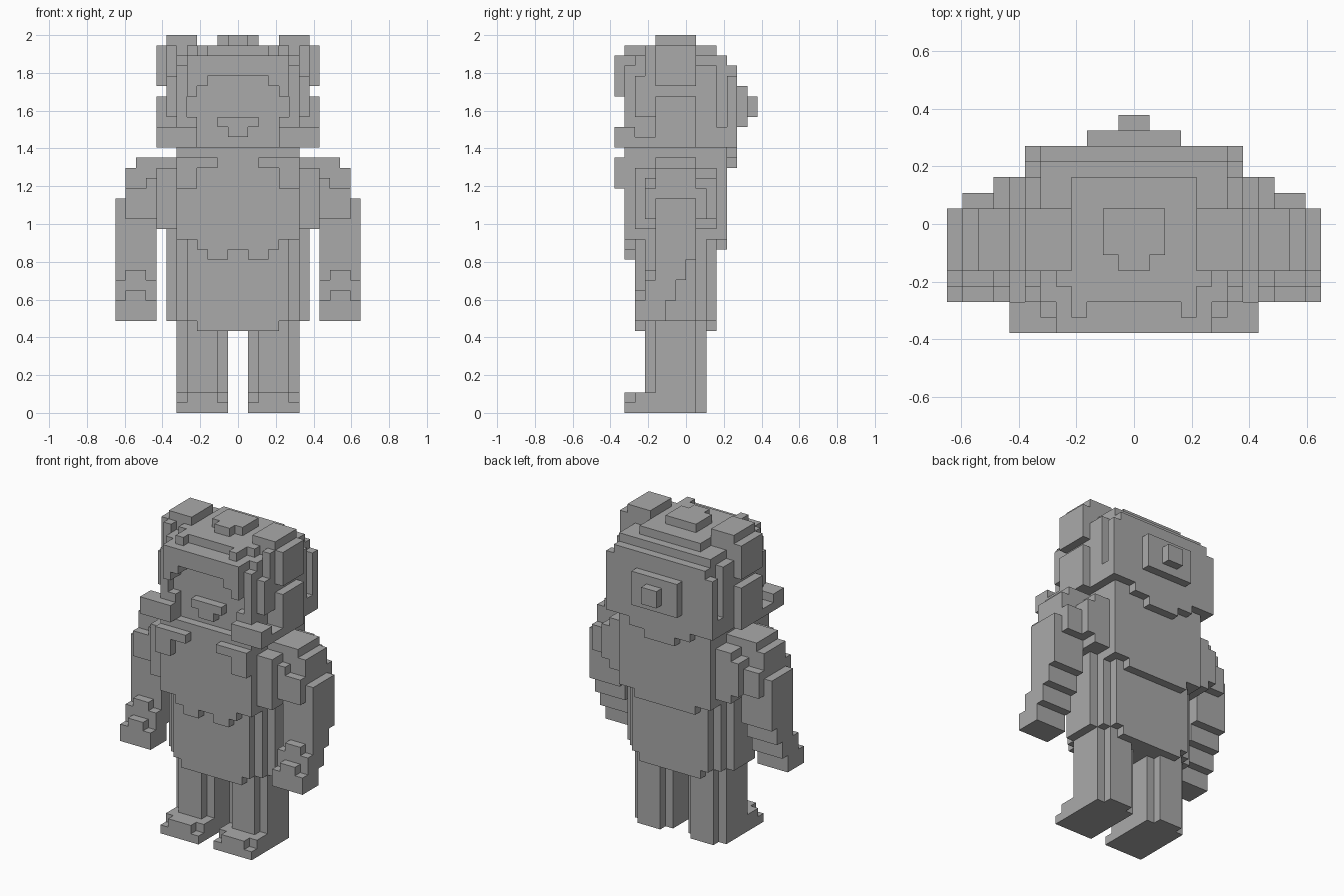
import bpy
import bmesh
from mathutils import Vector

UNIT = 2 / 37  # edge of one block

old = bpy.data.objects.get("Cube")
if old:
    bpy.data.objects.remove(old, do_unlink=True)

grey = bpy.data.materials.new("plain_grey")
grey.use_nodes = True
colour = (0.4, 0.4, 0.4, 1)
grey.diffuse_color = colour
grey.node_tree.nodes["Principled BSDF"].inputs["Base Color"].default_value = colour

DIRECTIONS = [Vector(d) for d in ((1, 0, 0), (-1, 0, 0), (0, 1, 0),
                                  (0, -1, 0), (0, 0, 1), (0, 0, -1))]


def box(x0, x1, y0, y1, z0, z1):
    """Block cells between the given bounds."""
    return {(x, y, z) for x in range(x0, x1)
            for y in range(y0, y1) for z in range(z0, z1)}


def build(name, cells):
    """Skin the outside of a set of cells with flat merged faces."""
    bm = bmesh.new()
    for cell in sorted(cells):
        centre = Vector(cell) + Vector((0.5, 0.5, 0.5))
        for normal in DIRECTIONS:
            neighbour = tuple(int(c + n) for c, n in zip(cell, normal))
            if neighbour in cells:
                continue
            side = Vector((normal.y, normal.z, normal.x))
            up = normal.cross(side)
            corners = [centre + (normal + a * side + b * up) / 2
                       for a, b in ((-1, -1), (1, -1), (1, 1), (-1, 1))]
            bm.faces.new([bm.verts.new(c * UNIT) for c in corners])
    bmesh.ops.remove_doubles(bm, verts=bm.verts[:], dist=UNIT / 100)
    bmesh.ops.dissolve_limit(bm, angle_limit=0.01, verts=bm.verts[:], edges=bm.edges[:])
    mesh = bpy.data.meshes.new(name)
    bm.to_mesh(mesh)
    bm.free()
    mesh.materials.append(grey)
    bpy.context.collection.objects.link(bpy.data.objects.new(name, mesh))


def mirrored(cells):
    return {(-x - 1, y, z) for x, y, z in cells}


def central(name, *boxes):
    cells = set().union(*boxes)
    build(name, cells | mirrored(cells))


def pair(name, *boxes):
    cells = set().union(*boxes)
    build("left_" + name, cells)
    build("right_" + name, mirrored(cells))


# Legs with notched toes
pair("leg",
     box(1, 6, -3, 1, 0, 10),
     box(2, 5, -4, 2, 0, 10),
     box(1, 6, -5, 1, 0, 2),
     box(1, 6, -6, -5, 0, 1),
     box(2, 5, -6, -5, 1, 2))

# Lower garment, rounded in steps at the sides
central("lower_garment",
        box(0, 4, -5, 3, 8, 18),
        box(0, 5, -5, 3, 9, 18),
        box(0, 6, -4, 2, 9, 18),
        box(0, 7, -3, 1, 9, 18))

# Torso with a ragged hem
central("torso",
        box(0, 7, -5, 3, 18, 24),
        box(0, 6, -6, 4, 17, 25),
        box(0, 4, -6, 4, 16, 17),
        box(1, 3, -6, -5, 15, 16))

central("neck", box(0, 6, -6, 4, 25, 26))

# Shoulder straps on the chest
pair("strap",
     box(4, 6, -7, -6, 22, 25),
     box(2, 4, -7, -6, 24, 25))

# Sleeves step outward from the shoulder
pair("sleeve",
     box(7, 9, -4, 3, 19, 23),
     box(7, 8, -5, 3, 18, 24),
     box(7, 11, -4, 2, 19, 22),
     box(7, 12, -3, 1, 18, 21),
     box(7, 11, -3, 1, 18, 24),
     box(6, 10, -3, 1, 18, 25))

# Forearms lean forward into the hands
pair("forearm",
     box(8, 12, -3, 1, 15, 18),
     box(8, 12, -3, 0, 13, 15),
     box(8, 12, -4, -1, 11, 13),
     box(8, 12, -4, -2, 9, 11),
     box(9, 11, -4, -3, 13, 14),
     box(8, 12, -5, -4, 9, 11),
     box(9, 11, -5, -4, 11, 12))

# Head under a hood, with the face set back
central("head",
        box(0, 6, -5, 5, 26, 34),
        box(5, 6, -6, -5, 26, 34),
        box(4, 5, -6, -5, 26, 29),
        box(0, 7, -3, 3, 26, 34),
        box(0, 6, -5, 4, 34, 35),
        box(0, 4, -5, 3, 35, 36),
        box(3, 4, -6, -5, 35, 36))

central("hood_brim",
        box(0, 5, -7, -5, 33, 35),
        box(3, 5, -7, -5, 32, 33),
        box(4, 5, -7, -5, 31, 32))

central("hood_hem",
        box(0, 4, 3, 5, 25, 26),
        box(0, 2, 3, 5, 24, 25))

central("top_tuft",
        box(0, 2, -2, 1, 36, 37),
        box(0, 1, -3, -2, 36, 37))

central("back_knot",
        box(0, 3, 5, 6, 28, 32),
        box(0, 1, 6, 7, 29, 31))

central("nose",
        box(0, 2, -6, -5, 28, 29),
        box(0, 1, -6, -5, 27, 28))

# Side hair, cheeks and ears
pair("cheek",
     box(7, 8, -3, 1, 26, 31),
     box(4, 8, -7, -5, 26, 28),
     box(6, 8, -5, -3, 26, 27))

pair("side_lock",
     box(6, 7, 4, 5, 26, 33),
     box(6, 7, 3, 5, 26, 28))

pair("ear",
     box(4, 7, -3, 1, 33, 37),
     box(7, 8, -3, 1, 32, 36),
     box(4, 5, -4, -3, 34, 36),
     box(6, 7, -4, -3, 32, 36))

pair("front_lock",
     box(5, 6, -6, -3, 31, 34),
     box(6, 7, -5, -3, 29, 33))
